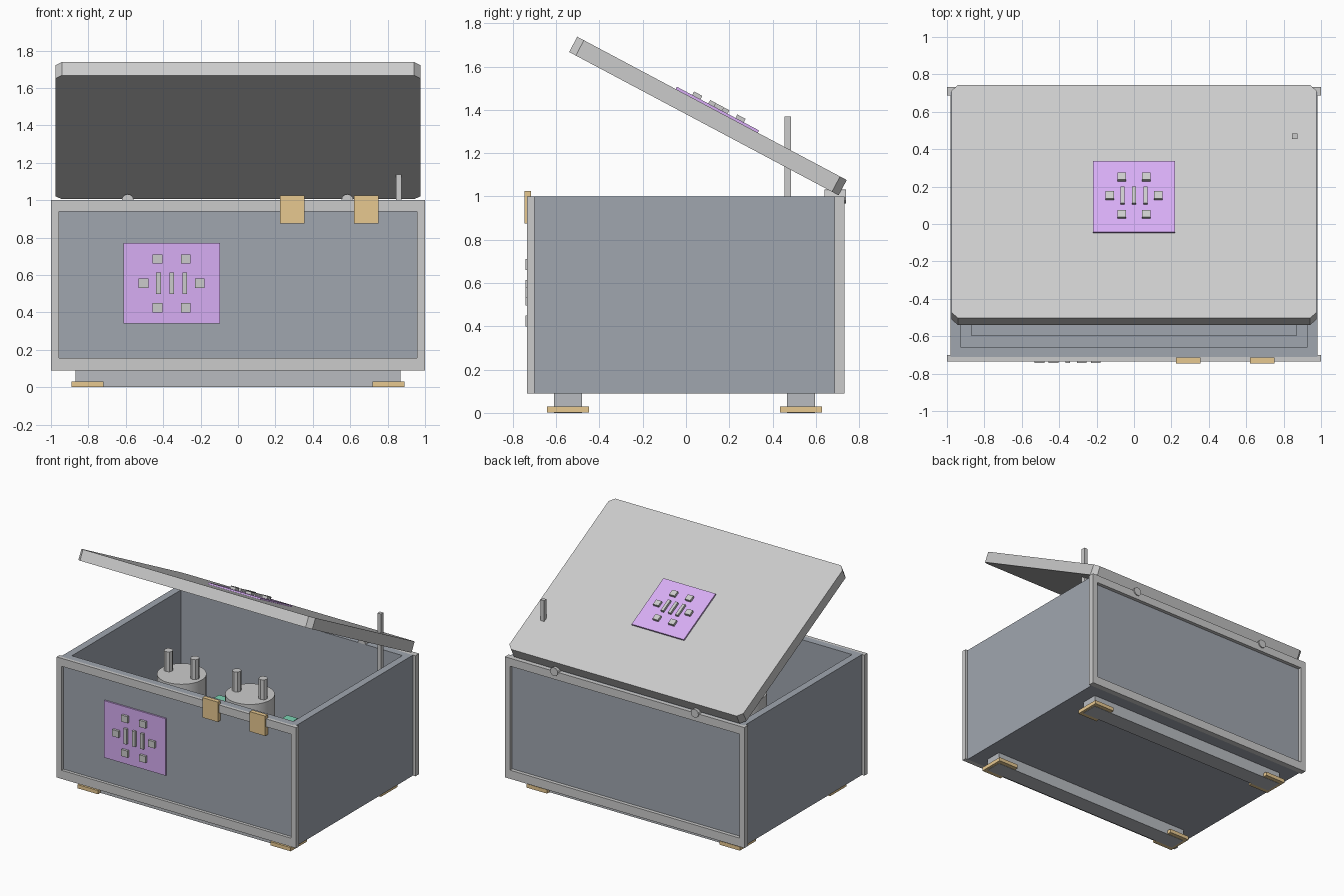
import bpy, math
from mathutils import Matrix, Vector

if "Cube" in bpy.data.objects:
    bpy.data.objects.remove(bpy.data.objects["Cube"])


def material(name, rgb):
    m = bpy.data.materials.new(name)
    m.diffuse_color = (*rgb, 1)
    m.use_nodes = True
    m.node_tree.nodes["Principled BSDF"].inputs["Base Color"].default_value = m.diffuse_color
    return m


SLATE = material("slate", (0.35, 0.38, 0.43))
GOLD = material("brass", (0.80, 0.58, 0.28))
PURPLE = material("purple", (0.68, 0.42, 0.90))
GREEN = material("green", (0.20, 0.65, 0.45))
STEEL = material("rail_grey", (0.48, 0.50, 0.53))


def extrude(name, outline, z0, z1, mat=None, M=Matrix()):
    """Prism with an xy outline, between two heights, placed by matrix M."""
    n = len(outline)
    verts = [M @ Vector((x, y, z)) for z in (z0, z1) for x, y in outline]
    faces = [list(range(n))[::-1], list(range(n, 2 * n))]
    faces += [[i, (i + 1) % n, n + (i + 1) % n, n + i] for i in range(n)]
    me = bpy.data.meshes.new(name)
    me.from_pydata(verts, [], faces)
    ob = bpy.data.objects.new(name, me)
    bpy.context.collection.objects.link(ob)
    if mat:
        me.materials.append(mat)
    return ob


def box(name, x0, x1, y0, y1, z0, z1, mat=None, M=Matrix()):
    return extrude(name, [(x0, y0), (x1, y0), (x1, y1), (x0, y1)], z0, z1, mat, M)


def cylinder(name, loc, r, h, sides, rot=(0, 0, 0), mat=None):
    bpy.ops.mesh.primitive_cylinder_add(vertices=sides, radius=r, depth=h,
                                        location=loc, rotation=rot)
    ob = bpy.context.object
    ob.name = name
    if mat:
        ob.data.materials.append(mat)
    if sides > 12:
        bpy.ops.object.shade_smooth_by_angle(angle=math.radians(40))
    return ob


# Crate floor and walls
box("floor", -0.98, 0.98, -0.712, 0.69, 0.09, 0.15, SLATE)
box("floor_tray", -0.87, 0.87, -0.60, 0.58, 0.15, 0.20, SLATE)
box("front_wall", -0.98, 0.98, -0.712, -0.66, 0.15, 1.0, SLATE)
box("back_wall", -0.98, 0.98, 0.64, 0.705, 0.15, 1.0, SLATE)
for side, s in (("left", -1), ("right", 1)):
    a, b = sorted((0.925 * s, 0.98 * s))
    box(side + "_wall", a, b, -0.66, 0.64, 0.15, 1.0, SLATE)

# Raised frames around the front and back
for end, y0, y1 in (("front", -0.735, -0.70), ("back", 0.687, 0.732)):
    box(end + "_frame_top", -0.958, 0.958, y0, y1 if end == "back" else -0.712, 0.94, 1.0)
    box(end + "_frame_bottom", -0.958, 0.958, y0, y1, 0.09, 0.155)
    box(end + "_frame_left", -1.0, -0.958, y0, y1, 0.09, 1.0)
    box(end + "_frame_right", 0.958, 1.0, y0, y1, 0.09, 1.0)

# Skid rails and their brass feet
for end, y0, y1 in (("front", -0.61, -0.48), ("back", 0.467, 0.597)):
    box(end + "_rail", -0.87, 0.87, y0, y1, 0.0, 0.09, STEEL)
    for side, s in (("left", -1), ("right", 1)):
        a, b = sorted((0.72 * s, 0.89 * s))
        box(f"{end}_{side}_foot", a, b, y0 - 0.032, y1 + 0.032, 0.002, 0.03, GOLD)

# Brass latches on the front rim
for i, x in enumerate((0.29, 0.685)):
    box(f"latch_{i}", x - 0.065, x + 0.065, -0.747, -0.715, 0.875, 1.025, GOLD)

# Lid: chamfered slab tilted about its back bottom edge (local +y runs forward)
t = math.radians(28)
forward = Vector((0, -math.cos(t), math.sin(t)))
normal = Vector((0, math.sin(t), math.cos(t)))
LID = Matrix(((-1, 0, 0, 0),
              (0, forward.y, normal.y, 0.705),
              (0, forward.z, normal.z, 1.005),
              (0, 0, 0, 1)))
w, d, c = 0.977, 1.41, 0.035
extrude("lid", [(-w + c, 0), (w - c, 0), (w, c), (w, d - c), (w - c, d),
                (-w + c, d), (-w, d - c), (-w, c)], 0, 0.08, None, LID)


# Purple panel carrying a pattern of raised blocks (local z points outwards)
def panel(name, M, s, hx, hy, rise):
    box(name, -hx, hx, -hy, hy, 0, 0.012, PURPLE, M)
    squares = [(x, y) for x in (-0.075, 0.075) for y in (-0.13, 0.13)]
    squares += [(-0.15, 0), (0.15, 0)]
    blocks = [(x, y, 0.026, 0.025) for x, y in squares]
    blocks += [(x, 0, 0.0125, 0.058) for x in (-0.07, 0, 0.07)]
    for i, (x, y, a, b) in enumerate(blocks):
        box(f"{name}_block_{i}", (x - a) * s, (x + a) * s, (y - b) * s, (y + b) * s,
            0.01, rise, None, M)


panel("front_panel", Matrix.Translation((-0.355, -0.712, 0.555)) @
      Matrix.Rotation(math.pi / 2, 4, 'X'), 1.0, 0.258, 0.215, 0.03)
panel("lid_panel", LID @ Matrix.Translation((0, d - 0.73, 0.08)), 0.87, 0.218, 0.215, 0.03)

# Hinge pins and lid prop rod
for side, x in (("left", -0.59), ("right", 0.585)):
    cylinder(side + "_hinge", (x, 0.69, 1.0), 0.032, 0.1, 12, (math.pi / 2, 0, 0))
box("prop_rod", 0.845, 0.875, 0.455, 0.485, 0.20, 1.37)

# Canisters with twin posts, and green blocks beside them
for i, x in enumerate((-0.40, 0.17)):
    cylinder(f"canister_{i}", (x, -0.1, 0.49), 0.17, 0.60, 32)
    for j, dx in enumerate((-0.11, 0.11)):
        cylinder(f"canister_{i}_post_{j}", (x + dx, -0.1, 0.86), 0.032, 0.16, 8)
    box(f"green_block_{i}", x + 0.22, x + 0.31, -0.07, 0.03, 0.20, 0.64, GREEN)
